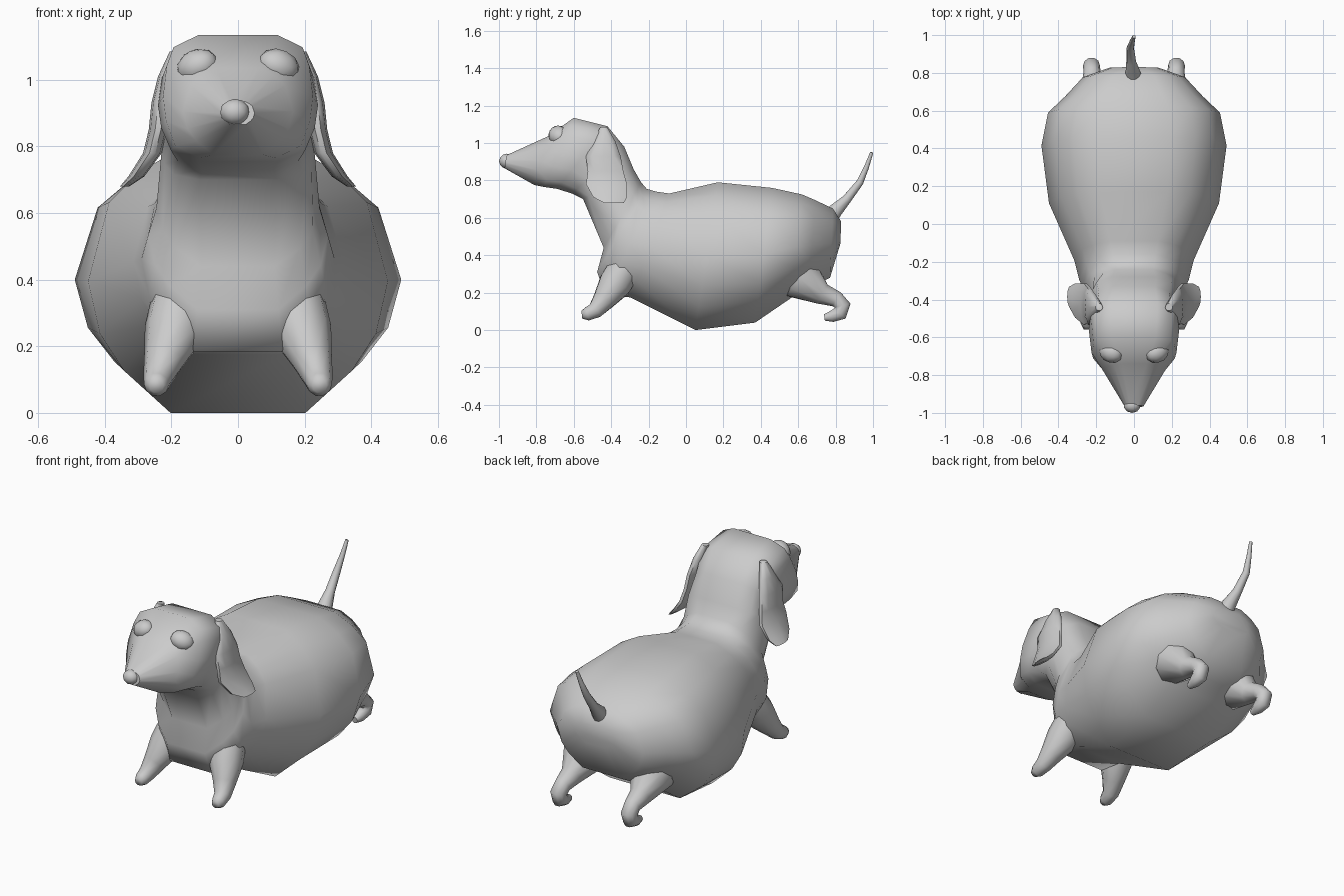
import bpy, bmesh, math
from mathutils import Vector

coat = bpy.data.materials.new("grey_coat")
coat.diffuse_color = (0.6, 0.6, 0.6, 1)


def mirrored(half):
    return half + [(-x, z) for x, z in reversed(half)]


# Cross-sections, bottom to top: rounded barrel for the trunk, boxier for the head
BARREL = mirrored([(0.45, -1), (0.76, -0.68), (0.92, -0.4), (1, 0), (0.86, 0.6), (0.66, 0.83), (0.4, 1)])
BOXY = mirrored([(0.5, -1), (0.84, -0.8), (0.96, -0.4), (1, 0), (0.95, 0.5), (0.86, 0.8), (0.52, 1)])
ROUND = [(math.cos(i * math.pi / 5), math.sin(i * math.pi / 5)) for i in range(10)]


def finish(name, bm, angle=50):
    bmesh.ops.recalc_face_normals(bm, faces=bm.faces)
    mesh = bpy.data.meshes.new(name)
    bm.to_mesh(mesh)
    bm.free()
    ob = bpy.data.objects.new(name, mesh)
    bpy.context.collection.objects.link(ob)
    mesh.materials.append(coat)
    bpy.ops.object.select_all(action='DESELECT')
    ob.select_set(True)
    bpy.context.view_layer.objects.active = ob
    bpy.ops.object.shade_smooth_by_angle(angle=math.radians(angle))
    return ob


def loft(name, rings, angle=50):
    """Skin rings given as (centre, side vector, up vector, outline)."""
    bm = bmesh.new()
    loops = [[bm.verts.new(Vector(c) + Vector(u) * a + Vector(v) * b) for a, b in outline]
             for c, u, v, outline in rings]
    n = len(loops[0])
    for p, q in zip(loops, loops[1:]):
        for i in range(n):
            j = (i + 1) % n
            bm.faces.new((p[i], p[j], q[j], q[i]))
    bm.faces.new(loops[0])
    bm.faces.new(loops[-1])
    return finish(name, bm, angle)


def tube(name, path):
    """Tapered round limb through (x, y, z, radius) points."""
    pts = [Vector(p[:3]) for p in path]
    rings = []
    for i, p in enumerate(pts):
        d = (pts[min(i + 1, len(pts) - 1)] - pts[max(i - 1, 0)]).normalized()
        u = (Vector((1, 0, 0)) - d * d.x).normalized()
        r = path[i][3]
        rings.append((p, u * r, d.cross(u) * r, ROUND))
    return loft(name, rings, 70)


def blob(name, loc, size, tilt=(0, 0, 0)):
    bm = bmesh.new()
    bmesh.ops.create_icosphere(bm, subdivisions=2, radius=1)
    ob = finish(name, bm, 70)
    ob.location, ob.scale, ob.rotation_euler = loc, size, tilt
    return ob


# Body, neck and head: top (y, z), bottom (y, z), half width, from rump to muzzle
TRUNK = [
    (0.83, 0.58, 0.825, 0.46, 0.13), (0.785, 0.65, 0.77, 0.28, 0.27),
    (0.69, 0.695, 0.66, 0.22, 0.365), (0.62, 0.725, 0.56, 0.17, 0.455),
    (0.46, 0.76, 0.37, 0.04, 0.49), (0.17, 0.79, 0.05, 0.0, 0.45),
    (-0.09, 0.73, -0.30, 0.175, 0.315), (-0.16, 0.74, -0.43, 0.185, 0.29),
    (-0.21, 0.755, -0.475, 0.31, 0.27), (-0.24, 0.79, -0.44, 0.44, 0.245),
]
HEAD = [
    (-0.28, 0.86, -0.55, 0.70, 0.23), (-0.33, 0.98, -0.61, 0.73, 0.215),
    (-0.42, 1.09, -0.69, 0.755, 0.24), (-0.60, 1.135, -0.76, 0.765, 0.225),
]
MUZZLE = [(-0.74, 1.035, -0.81, 0.775, 0.165), (-0.96, 0.935, -0.97, 0.865, 0.05)]
loft("body_and_head",
     [((0, (ty + by) / 2, (tz + bz) / 2), (w, 0, 0), (0, (ty - by) / 2, (tz - bz) / 2), outline)
      for part, outline in ((TRUNK, BARREL), (HEAD, BOXY), (MUZZLE, BARREL))
      for ty, tz, by, bz, w in part])

blob("nose", (-0.01, -0.96, 0.903), (0.045, 0.04, 0.04))

# Tail
tube("tail", [(0, 0.74, 0.56, 0.05), (-0.005, 0.80, 0.64, 0.04), (-0.015, 0.86, 0.70, 0.026),
              (-0.02, 0.93, 0.79, 0.02), (-0.01, 0.965, 0.87, 0.014), (0, 0.993, 0.95, 0.009)])

# Ear: x, z, front y, back y, half thickness from root to tip
EAR = [(0.185, 1.085, -0.46, -0.42, 0.02), (0.21, 1.01, -0.50, -0.375, 0.03),
       (0.23, 0.93, -0.54, -0.345, 0.03), (0.24, 0.85, -0.53, -0.33, 0.028),
       (0.257, 0.78, -0.54, -0.31, 0.028), (0.305, 0.71, -0.50, -0.31, 0.024),
       (0.34, 0.68, -0.44, -0.33, 0.014)]

for s, side in ((-1, "left"), (1, "right")):
    loft(side + "_ear", [((s * x, (f + b) / 2, z), (t, 0, 0), (0, (b - f) / 2, 0), ROUND)
                         for x, z, f, b, t in EAR], 60)
    blob(side + "_eye", (s * 0.122, -0.68, 1.04), (0.066, 0.055, 0.052), (0.4, s * 0.35, s * 0.4))
    # Front leg with paw
    tube(side + "_front_leg", [
        (s * 0.165, -0.31, 0.36, 0.09), (s * 0.19, -0.38, 0.245, 0.092),
        (s * 0.222, -0.44, 0.16, 0.062), (s * 0.24, -0.485, 0.105, 0.045),
        (s * 0.245, -0.53, 0.085, 0.037), (s * 0.245, -0.557, 0.082, 0.022)])
    # Rear leg: thigh, hock and curled paw
    tube(side + "_rear_leg", [
        (s * 0.20, 0.53, 0.38, 0.12), (s * 0.215, 0.62, 0.265, 0.12),
        (s * 0.22, 0.73, 0.192, 0.06), (s * 0.222, 0.805, 0.165, 0.045),
        (s * 0.225, 0.838, 0.13, 0.045), (s * 0.225, 0.825, 0.09, 0.042),
        (s * 0.225, 0.78, 0.073, 0.032), (s * 0.225, 0.74, 0.067, 0.018)])
